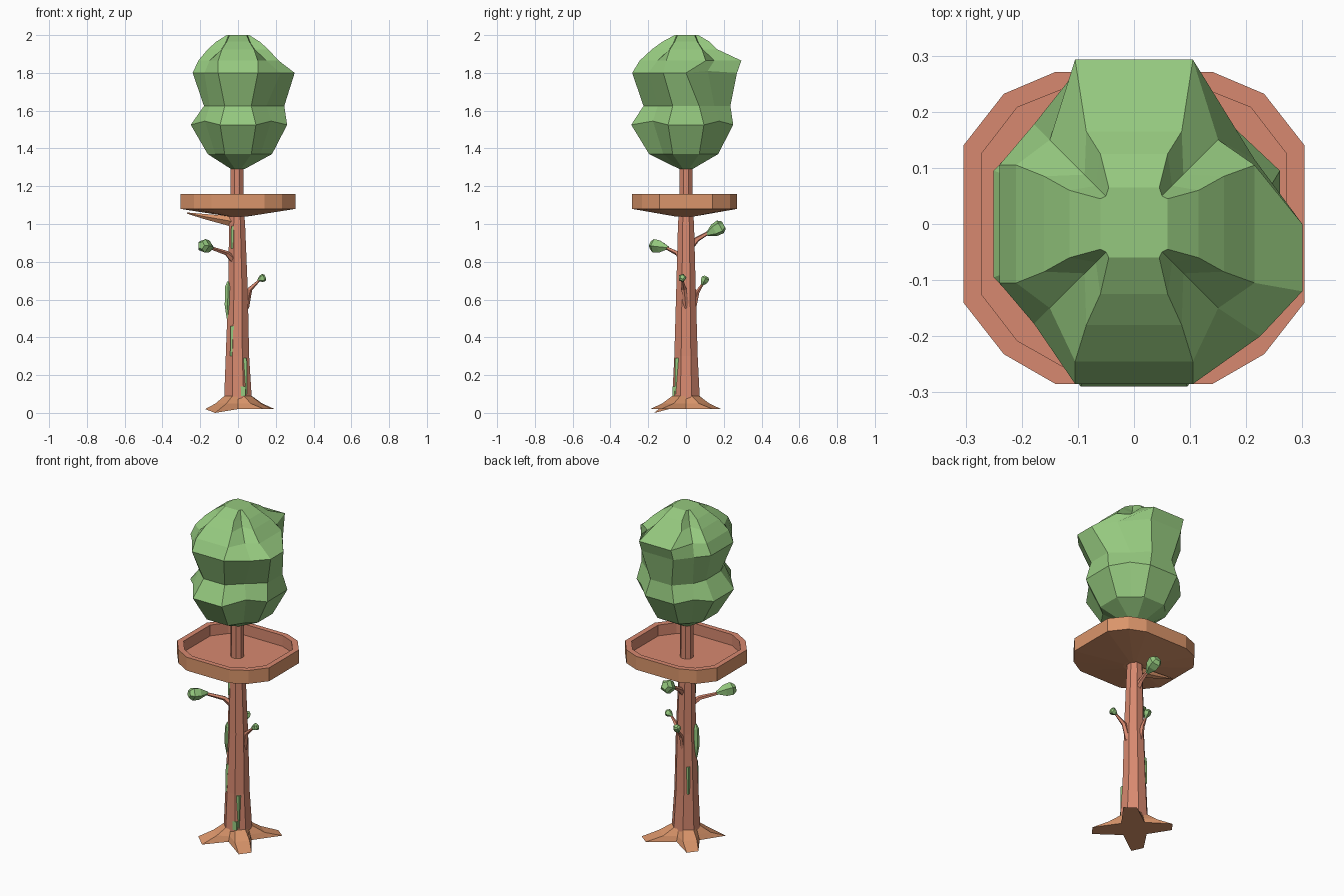
import bpy, bmesh, math
from mathutils import Vector


def material(name, rgb):
    m = bpy.data.materials.new(name)
    m.diffuse_color = (*rgb, 1)
    return m


BARK = material("bark", (0.68, 0.25, 0.16))
WOOD = material("wood", (0.70, 0.30, 0.145))
LEAF = material("leaf", (0.30, 0.58, 0.21))


def loft(name, rings, mat):
    """Skin a stack of equal-length rings and cap both ends."""
    bm = bmesh.new()
    vs = [[bm.verts.new(p) for p in r] for r in rings]
    n = len(rings[0])
    for lo, hi in zip(vs, vs[1:]):
        for i in range(n):
            j = (i + 1) % n
            bm.faces.new((lo[i], lo[j], hi[j], hi[i]))
    bm.faces.new(vs[0][::-1])
    bm.faces.new(vs[-1])
    bmesh.ops.recalc_face_normals(bm, faces=bm.faces)
    me = bpy.data.meshes.new(name)
    bm.to_mesh(me)
    bm.free()
    me.materials.append(mat)
    ob = bpy.data.objects.new(name, me)
    bpy.context.collection.objects.link(ob)
    return ob


def tube(name, path, n, mat):
    """path: (x, y, z, radius) stations."""
    axis = (Vector(path[-1][:3]) - Vector(path[0][:3])).normalized()
    ref = Vector((0, 1, 0)) if abs(axis.z) > 0.8 else Vector((0, 0, 1))
    u = axis.cross(ref).normalized()
    v = axis.cross(u)
    rings = []
    for x, y, z, r in path:
        angles = [2 * math.pi * (i + 0.5) / n for i in range(n)]
        rings.append([Vector((x, y, z)) + r * (u * math.cos(t) + v * math.sin(t)) for t in angles])
    return loft(name, rings, mat)


def ring12(z, a, front, back, left, right, d, dz=0.0):
    """Four flat sides of half width a, with one vertex on each diagonal."""
    return [(-a, -front, z), (a, -front, z), (d, -d, z + dz),
            (right, -a, z), (right, a, z), (d, d, z + dz),
            (a, back, z), (-a, back, z), (-d, d, z + dz),
            (-left, a, z), (-left, -a, z), (-d, -d, z + dz)]


# trunk
tube("trunk", [(0, 0, 0.06, 0.08), (-0.003, 0, 0.3, 0.067), (0, 0, 0.65, 0.056),
               (-0.005, 0, 1.0, 0.046), (-0.005, 0, 1.1, 0.037), (-0.005, 0, 1.33, 0.036)], 8, BARK)

# roots: four diagonal arms around the base
tips = [0.24, 0.215, 0.215, 0.235]
rings = []
for z, blend, valley, spread in ((0.02, 1.0, 0.09, 9), (0.05, 0.42, 0.08, 17), (0.092, 0.0, 0.068, 22)):
    ring = []
    for k in range(4):
        c = 45 + 90 * k
        r = 0.076 + blend * (tips[k] - 0.076)
        droop = -0.02 if k == 2 and blend == 1 else 0
        for ang, rad, dz in ((c - spread, r, 0), (c + spread, r * 0.96, droop), (c + 45, valley, 0)):
            t = math.radians(ang)
            ring.append((rad * math.cos(t), rad * math.sin(t), z + dz))
    rings.append(ring)
loft("roots", rings, WOOD)

# platform: shallow tray with a raised rim, redder on the inside
cy = 0.007
tray = [(1.04, 0.02, 0.05, 0.05, 0.042), (1.08, 0.14, 0.304, 0.278, 0.232),
        (1.16, 0.14, 0.304, 0.278, 0.232), (1.16, 0.125, 0.272, 0.248, 0.208),
        (1.095, 0.125, 0.272, 0.248, 0.208), (1.095, 0.015, 0.033, 0.033, 0.027)]
platform = loft("platform", [ring12(z, a, y + cy, y - cy, x, x, d) for z, a, x, y, d in tray], WOOD)
platform.data.materials.append(BARK)
for p in platform.data.polygons[24:60]:
    p.material_index = 1
tube("platform_brace", [(-0.02, 0, 1.012, 0.03), (-0.18, 0, 1.04, 0.014), (-0.27, 0, 1.058, 0.003)], 5, WOOD)

# canopy: two bulging tiers with a notched crown
canopy = [
    ring12(1.29, 0.015, 0.033, 0.033, 0.035, 0.033, 0.026),
    ring12(1.37, 0.07, 0.195, 0.17, 0.16, 0.18, 0.12),
    ring12(1.525, 0.095, 0.29, 0.25, 0.25, 0.26, 0.175, 0.02),
    ring12(1.625, 0.07, 0.225, 0.235, 0.18, 0.245, 0.15),
    ring12(1.80, 0.105, 0.285, 0.27, 0.24, 0.30, 0.178),
    ring12(1.865, 0.105, 0.245, 0.293, 0.21, 0.215, 0.15),
    ring12(1.925, 0.085, 0.18, 0.165, 0.16, 0.16, 0.088),
    ring12(1.965, 0.06, 0.125, 0.125, 0.115, 0.115, 0.068, -0.01),
    ring12(2.0, 0.045, 0.06, 0.065, 0.06, 0.06, 0.05),
]
# the right lobe juts out towards the front
canopy[4][2] = (0.225, -0.2, 1.80)
canopy[4][3] = (0.30, -0.12, 1.80)
canopy[4][4] = (0.30, 0.0, 1.80)
canopy[4][5] = (0.215, 0.115, 1.81)
loft("canopy", canopy, LEAF)

# twigs, each ending in a leaf cluster: (twig path, leaf start, leaf end, leaf radius)
twigs = [
    ([(-0.03, -0.025, 0.815, 0.02), (-0.06, -0.045, 0.845, 0.013), (-0.14, -0.1, 0.872, 0.009)],
     (-0.135, -0.095, 0.875), (-0.195, -0.185, 0.887), 0.036),
    ([(0, 0.025, 0.885, 0.022), (0, 0.06, 0.92, 0.014), (0, 0.12, 0.955, 0.01)],
     (0, 0.11, 0.945), (0, 0.2, 0.995), 0.038),
    ([(0.042, 0, 0.56, 0.018), (0.062, -0.01, 0.655, 0.014), (0.115, -0.02, 0.705, 0.006)],
     (0.105, -0.02, 0.703), (0.145, -0.02, 0.72), 0.021),
    ([(-0.01, 0.04, 0.56, 0.016), (-0.01, 0.06, 0.64, 0.012), (-0.01, 0.09, 0.685, 0.006)],
     (-0.01, 0.085, 0.675), (-0.01, 0.108, 0.722), 0.021),
]
for i, (path, p, q, r) in enumerate(twigs, 1):
    tube(f"twig_{i}", path, 5, BARK)
    p, q = Vector(p), Vector(q)
    tube(f"leaf_cluster_{i}", [(*p.lerp(q, t), r * s) for t, s in
                               ((0, 0.25), (0.45, 0.95), (0.8, 1.05), (1, 0.6))], 5, LEAF)

# moss strips on the bark: (x, y, bottom, top, radius)
moss = [(-0.032, -0.05, 0.30, 0.46, 0.013), (-0.028, -0.034, 0.87, 0.99, 0.012),
        (0.036, -0.047, 0.10, 0.29, 0.016), (0.028, -0.06, 0.09, 0.14, 0.018),
        (-0.043, 0.04, 0.30, 0.46, 0.012)]
for i, (x, y, z0, z1, r) in enumerate(moss, 1):
    tube(f"moss_{i}", [(x, y, z0, r), (x * 0.97, y * 0.97, z1, r)], 4, LEAF)
tube("moss_clump", [(-0.053, -0.018, 0.5, 0.008), (-0.055, -0.018, 0.57, 0.018),
                    (-0.053, -0.018, 0.67, 0.017), (-0.05, -0.018, 0.695, 0.008)], 6, LEAF)
